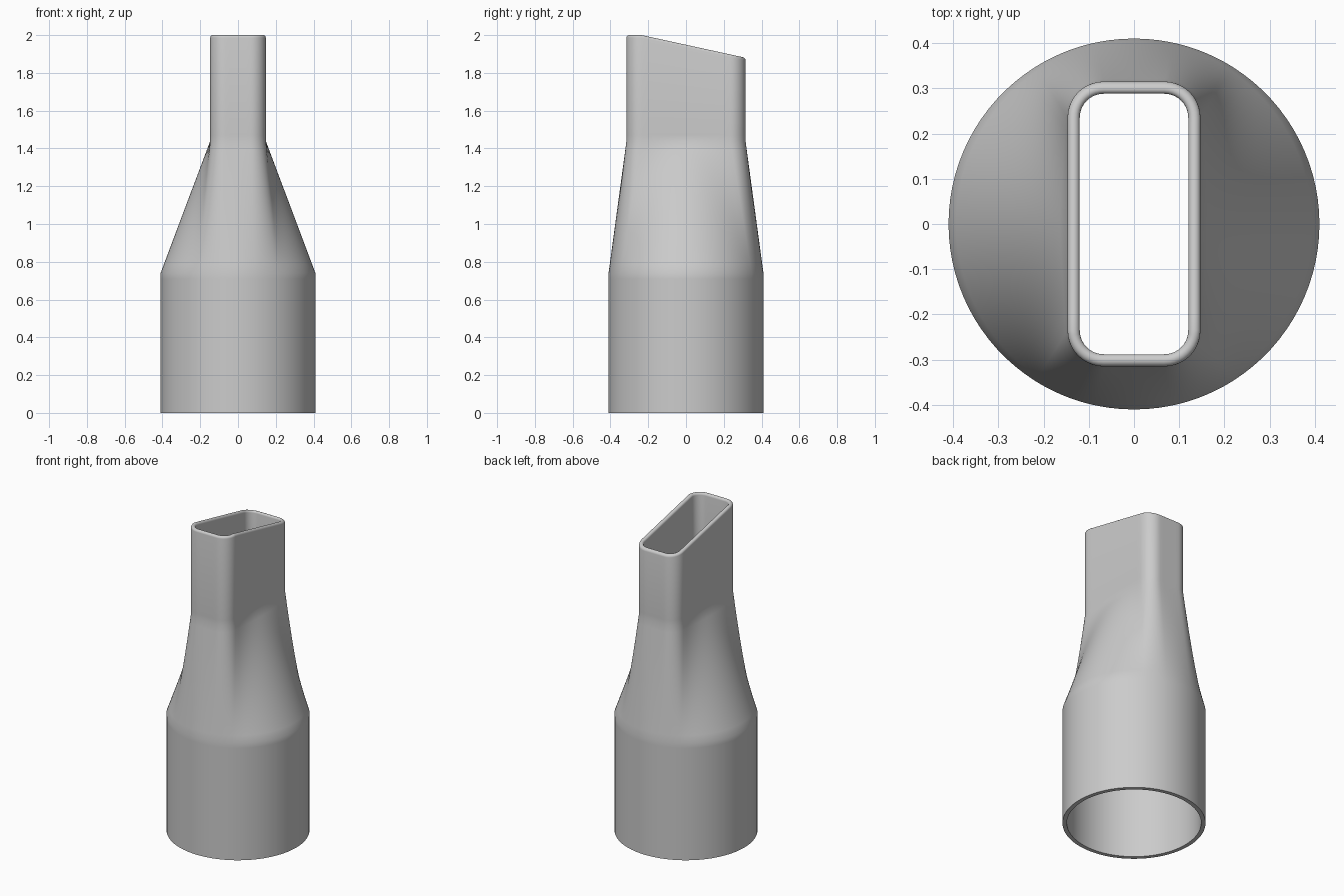
import bpy
import bmesh
from math import sin, cos, tan, pi, atan2, hypot

cube = bpy.data.objects.get("Cube")
if cube:
    bpy.data.objects.remove(cube)

CORNER_X, CORNER_Y = 0.067, 0.235    # centres of the slot's corner arcs
SLOT_OUT, SLOT_IN = 0.08, 0.053      # corner radii of the slot walls
TUBE_OUT, TUBE_IN = 0.41, 0.385
TUBE_TOP, NECK = 0.74, 1.44


def slot_path():
    """Points around the slot as (centre x, centre y, normal x, normal y)."""
    half = []
    hx = CORNER_X + SLOT_OUT
    reach = atan2(CORNER_Y, hx)
    for i in range(30):                              # long side
        half.append((CORNER_X, hx * tan(reach * (i / 15 - 1)), 1, 0))
    for i in range(10):                              # corner
        a = i / 10 * pi / 2
        half.append((CORNER_X, CORNER_Y, cos(a), sin(a)))
    for i in range(6):                               # short end
        half.append((CORNER_X * (1 - i / 3), CORNER_Y, 0, 1))
    for i in range(10):                              # corner
        a = (1 + i / 10) * pi / 2
        half.append((-CORNER_X, CORNER_Y, cos(a), sin(a)))
    return half + [tuple(-v for v in p) for p in half]


PATH = slot_path()


def slot_ring(r):
    return [(cx + r * nx, cy + r * ny) for cx, cy, nx, ny in PATH]


def tube_ring(radius):
    return [(x * radius / hypot(x, y), y * radius / hypot(x, y))
            for x, y in slot_ring(SLOT_OUT)]


def mouth_height(y):
    """Slanted mouth, level along the front edge."""
    return 2 - 0.12 * max(0, y + CORNER_Y) / (2 * CORNER_Y + SLOT_OUT)


def wall(tube_radius, slot_radius):
    """Rings of one wall from the base up to the neck."""
    low, high = tube_ring(tube_radius), slot_ring(slot_radius)
    rings = [[(x, y, z) for x, y in low] for z in (0, TUBE_TOP - 0.03)]
    steps = 16
    for i in range(steps + 1):
        t = i / steps
        rings.append([(a + (c - a) * t, b + (d - b) * t, TUBE_TOP + (NECK - TUBE_TOP) * t)
                      for (a, b), (c, d) in zip(low, high)])
    rings.append([(x, y, NECK + 0.03) for x, y in high])
    return rings


def rim():
    """Rounded lip joining the outer wall to the inner wall."""
    rings = []
    lip = (SLOT_OUT - SLOT_IN) / 2
    for i in range(9):
        a = pi * i / 8
        r = SLOT_OUT - lip * (1 - cos(a))
        rings.append([(x, y, mouth_height(y) - lip * (1 - sin(a)))
                      for x, y in slot_ring(r)])
    return rings


# One closed shell: up the outside, over the lip, down the inside
rings = wall(TUBE_OUT, SLOT_OUT) + rim() + wall(TUBE_IN, SLOT_IN)[::-1]
bm = bmesh.new()
loops = [[bm.verts.new(p) for p in ring] for ring in rings]
n = len(PATH)
for lower, upper in zip(loops, loops[1:] + loops[:1]):
    for i in range(n):
        j = (i + 1) % n
        bm.faces.new((lower[i], lower[j], upper[j], upper[i]))
bmesh.ops.recalc_face_normals(bm, faces=bm.faces)

mesh = bpy.data.meshes.new("nozzle_adapter")
bm.to_mesh(mesh)
bm.free()
nozzle = bpy.data.objects.new("nozzle_adapter", mesh)
bpy.context.collection.objects.link(nozzle)

# Plain grey plastic
grey = bpy.data.materials.new("grey_plastic")
grey.use_nodes = True
colour = (0.6, 0.6, 0.6, 1)
grey.diffuse_color = colour
grey.node_tree.nodes["Principled BSDF"].inputs["Base Color"].default_value = colour
mesh.materials.append(grey)

bpy.ops.object.select_all(action="DESELECT")
nozzle.select_set(True)
bpy.context.view_layer.objects.active = nozzle
bpy.ops.object.shade_smooth_by_angle(angle=pi / 6)
